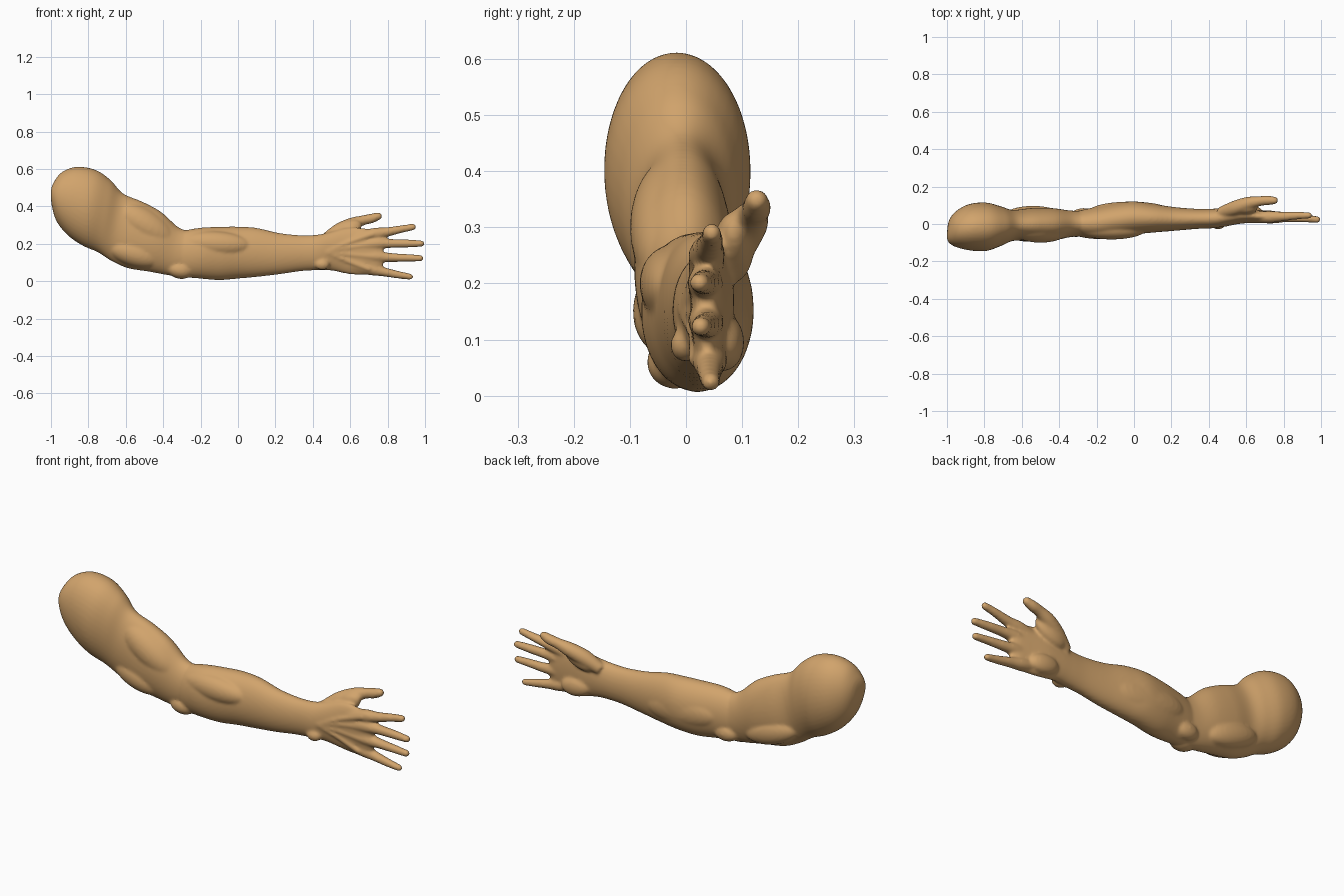
import bpy, bmesh, math
from mathutils import Vector, Matrix

old = bpy.data.objects.get("Cube")
if old:
    bpy.data.objects.remove(old)

bm = bmesh.new()


def spline(rows, steps):
    """Catmull-Rom interpolation through rows of numbers."""
    rows = [Vector(r) for r in rows]
    out = []
    for i in range(len(rows) - 1):
        a, b = rows[max(i - 1, 0)], rows[i]
        c, d = rows[i + 1], rows[min(i + 2, len(rows) - 1)]
        for s in range(steps):
            t = s / steps
            out.append((b * 2 + (c - a) * t + (a * 2 - b * 5 + c * 4 - d) * t**2
                        + (b * 3 - a - c * 3 + d) * t**3) / 2)
    return out + [rows[-1]]


def skin(rings):
    """Closed tube through rings of points."""
    rings = [[bm.verts.new(p) for p in ring] for ring in rings]
    n = len(rings[0])
    for r, q in zip(rings, rings[1:]):
        for i in range(n):
            j = (i + 1) % n
            bm.faces.new((r[i], r[j], q[j], q[i]))
    bm.faces.new(rings[0][::-1])
    bm.faces.new(rings[-1])


def limb(sections, n=40):
    """Sections: top x, top z, bottom x, bottom z, front y, back y."""
    rings = []
    for xt, zt, xb, zb, y0, y1 in spline(sections, 5):
        mid = Vector((xt + xb, y0 + y1, zt + zb)) / 2
        up = Vector((xt - xb, 0, zt - zb)) / 2
        side = Vector((0, (y1 - y0) / 2, 0))
        rings.append([mid + up * math.sin(a) + side * math.cos(a)
                      for a in (math.tau * i / n for i in range(n))])
    skin(rings)


def digit(points, n=16):
    """Round tube with a domed tip; points are x, y, z, radius."""
    path = spline(points, 6)
    end, prev = path[-1], path[-2]
    axis = (end.xyz - prev.xyz).normalized()
    for k in (0.3, 0.55, 0.75, 0.9, 0.98):
        p = end.xyz + axis * end.w * k
        path.append(Vector((*p, end.w * math.sqrt(1 - k * k))))
    rings = []
    for i, p in enumerate(path):
        d = path[min(i + 1, len(path) - 1)].xyz - path[max(i - 1, 0)].xyz
        u = d.cross(Vector((0, 1, 0))).normalized()
        v = d.cross(u).normalized()
        rings.append([p.xyz + (u * math.cos(a) + v * math.sin(a)) * p.w
                      for a in (math.tau * j / n for j in range(n))])
    skin(rings)


def muscle(centre, radii, tilt=0):
    """Ellipsoid tilted about y, in degrees (positive dips toward the hand)."""
    m = (Matrix.Translation(centre) @ Matrix.Rotation(math.radians(tilt), 4, 'Y')
         @ Matrix.Diagonal((*radii, 1)))
    bmesh.ops.create_uvsphere(bm, u_segments=32, v_segments=20, radius=1, matrix=m)


# Shoulder and upper arm
limb([(-1.0, .49, -1.0, .45, -.08, -.05),
      (-.985, .53, -.995, .40, -.10, .015),
      (-.94, .585, -.97, .32, -.122, .065),
      (-.86, .612, -.91, .245, -.14, .105),
      (-.76, .595, -.83, .19, -.145, .115),
      (-.68, .54, -.75, .155, -.118, .095),
      (-.615, .47, -.68, .11, -.09, .075),
      (-.51, .425, -.59, .07, -.092, .085),
      (-.41, .37, -.47, .05, -.09, .085),
      (-.32, .29, -.36, .03, -.07, .072),
      (-.25, .265, -.26, .025, -.065, .07)])

# Forearm and wrist
limb([(-.37, .22, -.36, .06, -.04, .05),
      (-.29, .268, -.29, .025, -.068, .072),
      (-.2, .286, -.2, .014, -.08, .092),
      (-.1, .291, -.1, .006, -.07, .112),
      (0, .292, 0, .014, -.056, .121),
      (.1, .285, .1, .023, -.046, .108),
      (.22, .258, .22, .037, -.036, .09),
      (.34, .246, .34, .054, -.026, .081),
      (.43, .25, .43, .059, -.022, .082),
      (.5, .265, .5, .057, -.008, .085),
      (.58, .285, .58, .04, .006, .085),
      (.67, .285, .67, .032, .008, .074),
      (.74, .265, .74, .04, .012, .064),
      (.775, .235, .775, .075, .02, .05)])

# Arm muscles, elbow and heel of the hand
muscle((-.5, -.012, .3), (.2, .088, .092), 32)
muscle((-.56, -.03, .15), (.15, .065, .07), 18)
muscle((-.54, .045, .15), (.16, .052, .065), 18)
muscle((-.31, -.02, .06), (.07, .05, .047), 10)
muscle((-.27, .045, .075), (.07, .04, .045))
muscle((-.12, -.025, .2), (.19, .058, .068), 3)
muscle((-.02, .068, .14), (.22, .052, .085), 3)
muscle((.45, -.002, .09), (.04, .026, .03))
muscle((.6, .068, .095), (.085, .036, .05), 8)
muscle((.575, .085, .265), (.095, .036, .05), -28)

# Thumb and fingers
digit([(.46, .06, .22, .03), (.54, .085, .27, .04), (.61, .11, .305, .036),
       (.67, .122, .326, .027), (.715, .126, .336, .026), (.75, .126, .348, .021)])
for points in (
        [(.6, .04, .225, .025), (.72, .038, .252, .032), (.79, .04, .262, .026),
         (.87, .045, .278, .021), (.935, .046, .29, .018)],
        [(.6, .035, .18, .025), (.73, .034, .2, .032), (.81, .034, .202, .025),
         (.9, .03, .202, .022), (.98, .024, .201, .018)],
        [(.6, .035, .135, .025), (.73, .036, .132, .032), (.81, .037, .127, .025),
         (.9, .031, .125, .021), (.975, .026, .123, .018)],
        [(.58, .04, .09, .025), (.7, .042, .066, .032), (.78, .042, .05, .025),
         (.85, .042, .036, .021), (.92, .044, .024, .017)]):
    digit(points)
    # Tendon over the back of the hand
    knuckle = points[1]
    digit([(.47, -.006, .155, .012), (.58, .012, (knuckle[2] + .155) / 2, .011),
           (knuckle[0], .014, knuckle[2], .012)], 10)

bmesh.ops.recalc_face_normals(bm, faces=bm.faces)
mesh = bpy.data.meshes.new("arm")
bm.to_mesh(mesh)
bm.free()
arm = bpy.data.objects.new("arm", mesh)
bpy.context.collection.objects.link(arm)

# Skin colour
skin_mat = bpy.data.materials.new("tan skin")
skin_mat.use_nodes = True
colour = (.64, .37, .15, 1)
skin_mat.diffuse_color = colour
skin_mat.node_tree.nodes["Principled BSDF"].inputs["Base Color"].default_value = colour
mesh.materials.append(skin_mat)

# Fuse the parts into one soft surface
fuse = arm.modifiers.new("fuse", 'REMESH')
fuse.mode = 'VOXEL'
fuse.voxel_size = .0065
fuse.use_smooth_shade = True
soften = arm.modifiers.new("soften", 'SMOOTH')
soften.factor = .5
soften.iterations = 12
bpy.context.view_layer.objects.active = arm
arm.select_set(True)
for name in ("fuse", "soften"):
    bpy.ops.object.modifier_apply(modifier=name)
bpy.ops.object.shade_smooth()
